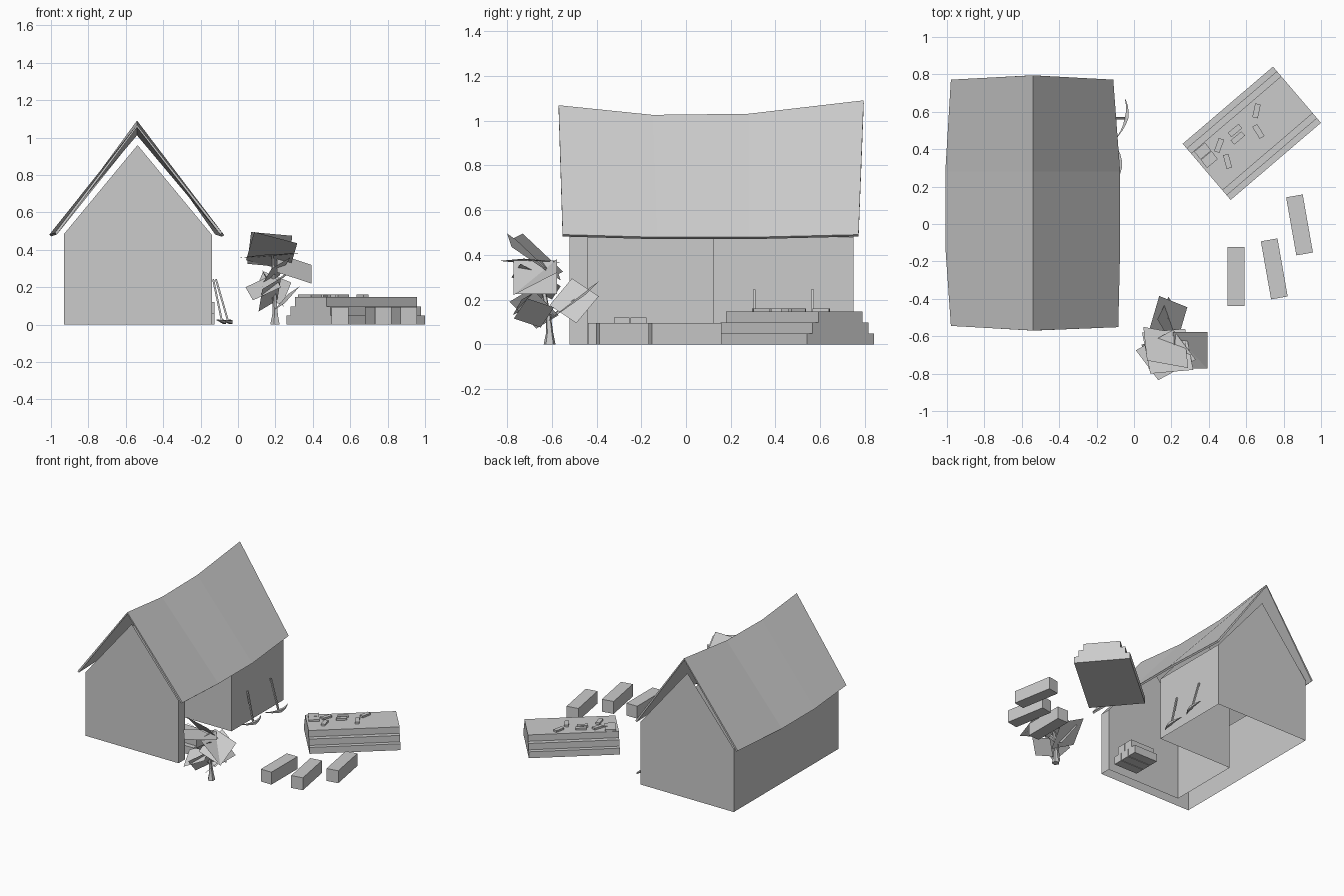
import bpy, bmesh, math
from mathutils import Vector, Matrix

if "Cube" in bpy.data.objects:
    bpy.data.objects.remove(bpy.data.objects["Cube"])

def mesh_object(name, verts, faces):
    me = bpy.data.meshes.new(name)
    me.from_pydata([tuple(v) for v in verts], [], faces)
    ob = bpy.data.objects.new(name, me)
    bpy.context.collection.objects.link(ob)
    return ob

def box(name, centre, size, angle=0):
    """Box resting with its base centre at `centre`, turned about z."""
    bm = bmesh.new()
    bmesh.ops.create_cube(bm, size=1)
    m = (Matrix.Translation(Vector(centre) + Vector((0, 0, size[2] / 2)))
         @ Matrix.Rotation(math.radians(angle), 4, 'Z') @ Matrix.Diagonal((*size, 1)))
    bm.transform(m)
    me = bpy.data.meshes.new(name)
    bm.to_mesh(me)
    bm.free()
    ob = bpy.data.objects.new(name, me)
    bpy.context.collection.objects.link(ob)
    return ob

def tube(name, rings, sides=4):
    """Loft through (point, half-width a, half-width b) rings; a and b are vectors."""
    verts, faces = [], []
    for p, a, b in rings:
        for k in range(sides):
            t = 2 * math.pi * (k + .5) / sides
            verts.append(Vector(p) + Vector(a) * math.cos(t) + Vector(b) * math.sin(t))
    for i in range(len(rings) - 1):
        for k in range(sides):
            j = (k + 1) % sides
            faces.append((i*sides + k, i*sides + j, (i+1)*sides + j, (i+1)*sides + k))
    n = len(verts)
    faces += [tuple(range(sides))[::-1], tuple(range(n - sides, n))]
    return mesh_object(name, verts, faces)

# Shed walls: open sheets with a deep alcove on the right side
L, R, F, B, MID, EAVE, TOP = -.93, -.14, -.52, .75, -.537, .48, .96
AX, AF, AB = -.77, -.44, .12

def top_z(x):
    return TOP - (TOP - EAVE) * abs(x - MID) / (R - MID)

def add_wall(verts, faces, pts):
    faces.append(tuple(range(len(verts), len(verts) + len(pts))))
    verts.extend(pts)

wv, wf = [], []
for y, x0 in ((F, L), (AF, AX), (AB, AX), (B, L)):
    poly = [(x0, y, 0), (R, y, 0), (R, y, EAVE), (MID, y, TOP), (x0, y, top_z(x0))]
    add_wall(wv, wf, poly if y in (F, AB) else poly[::-1])
for x, y0, y1 in ((L, B, F), (R, F, AF), (R, AB, B), (AX, AF, AB)):
    z = top_z(x)
    add_wall(wv, wf, [(x, y0, 0), (x, y1, 0), (x, y1, z), (x, y0, z)])
mesh_object("shed_walls", wv, wf)

# Sagging roof: four cross-sections, left eave - ridge - right eave
sections = [
    ((-.968, -.545, .482), (-.54, -.57, 1.055), (-.095, -.552, .482)),
    ((-.998, -.12, .472), (-.54, -.15, 1.012), (-.085, -.13, .47)),
    ((-.998, .28, .472), (-.54, .28, 1.017), (-.085, .28, .47)),
    ((-.968, .772, .482), (-.54, .795, 1.077), (-.122, .772, .482)),
]
rv = [p for s in sections for p in s]
rf = []
for i in range(3):
    for k in range(2):
        a = i * 3 + k
        rf.append((a, a + 1, a + 4, a + 3)[::-1])
roof = mesh_object("roof", rv, rf)
sol = roof.modifiers.new("thickness", 'SOLIDIFY')
sol.thickness = .014
sol.offset = -1

# Log pile in the alcove
for row, ys in enumerate(((-.325, -.25, -.175), (-.2875, -.2125))):
    for i, y in enumerate(ys):
        box(f"stacked_log_{row}_{i}", (-.225, y, row * .06), (.2, .07, .06))

# Stepped platform of three layers
ANG = 40.5
for i, w in enumerate((.395, .33, .26)):
    box(f"platform_layer_{i}", (.63, .485, i * .049), (.635, w, .049), ANG)

# Small scraps lying on the platform
scraps = [(.655, .605, 78), (.665, .495, 122), (.54, .50, 40), (.555, .46, 40),
          (.455, .42, 70), (.5, .335, 105), (.36, .40, 40), (.375, .38, 40),
          (.395, .355, 40), (.41, .335, 40)]
for i, (x, y, a) in enumerate(scraps):
    box(f"scrap_{i}", (x, y, .147), (.075, .03, .014), a)

# Loose blocks on the ground
for i, (x, y, a) in enumerate(((.545, -.28, 0), (.75, -.24, 10), (.885, -.005, 10))):
    box(f"loose_block_{i}", (x, y, 0), (.09, .315, .095), a)

# Two pickaxes leaning head-down on the right wall
def pickaxe(tag, y, top, foot, twist):
    a, b = Vector((.007, 0, .002)), Vector((0, .009, 0))
    tube(f"pick_handle_{tag}", [((top, y, .243), a, b), ((foot, y, .015), a, b)])
    rings = []
    for k in range(-3, 4):
        t = k / 3
        w = .003 + .011 * (1 - abs(t))
        p = (foot + .012 - .028 * t * t + twist * t, y + .1 * t, .014 + .012 * t * t)
        rings.append((p, (w, 0, 0), (0, 0, w)))
    tube(f"pick_head_{tag}", rings)

pickaxe("back", .565, -.118, -.052, .022)
pickaxe("front", .305, -.133, -.085, .012)

# Small tree: flared trunk with leaf cards
tube("tree_trunk", [((x, y, z), (r, 0, 0), (0, r, 0)) for x, y, z, r in
     ((.2, -.61, 0, .028), (.2, -.61, .05, .017), (.197, -.615, .12, .012),
      (.19, -.64, .26, .010), (.185, -.66, .37, .006))], 5)
for i, (p0, p1) in enumerate((((.197, -.615, .12), (.18, -.50, .2)),
                              ((.19, -.64, .22), (.3, -.67, .3)),
                              ((.197, -.615, .13), (.13, -.69, .2)))):
    tube(f"tree_branch_{i}", [(p0, (.008, 0, 0), (0, .004, .007)),
                              (p1, (.004, 0, 0), (0, .002, .004))])

# Leaf cards as centre, half-side u, half-side v
cards = [
    ((.17, -.70, .37), (.10, .055, .005), (-.06, .08, -.008)),
    ((.18, -.68, .39), (.115, .01, -.03), (.022, -.11, .075)),
    ((.17, -.66, .40), (.11, -.02, -.01), (.01, -.09, .085)),
    ((.30, -.675, .30), (.092, 0, -.03), (0, .097, .05)),
    ((.30, -.675, .30), (.085, 0, -.075), (0, .097, 0)),
    ((.185, -.50, .195), (.075, -.03, -.03), (.025, .085, .06)),
    ((.185, -.50, .195), (-.03, .05, .06), (.03, .06, -.04)),
    ((.135, -.69, .20), (.075, .02, .035), (.02, -.065, -.035)),
    ((.17, -.68, .16), (.05, .05, .03), (-.01, .06, -.06)),
    ((.26, -.68, .14), (.04, .03, .045), (-.03, .06, -.02)),
    ((.20, -.67, .28), (-.03, .09, -.05), (.05, .02, .03)),
]
for i, (c, u, v) in enumerate(cards):
    c, u, v = Vector(c), Vector(u), Vector(v)
    mesh_object(f"leaf_card_{i}", [c - u - v, c + u - v, c + u + v, c - u + v], [(0, 1, 2, 3)])
